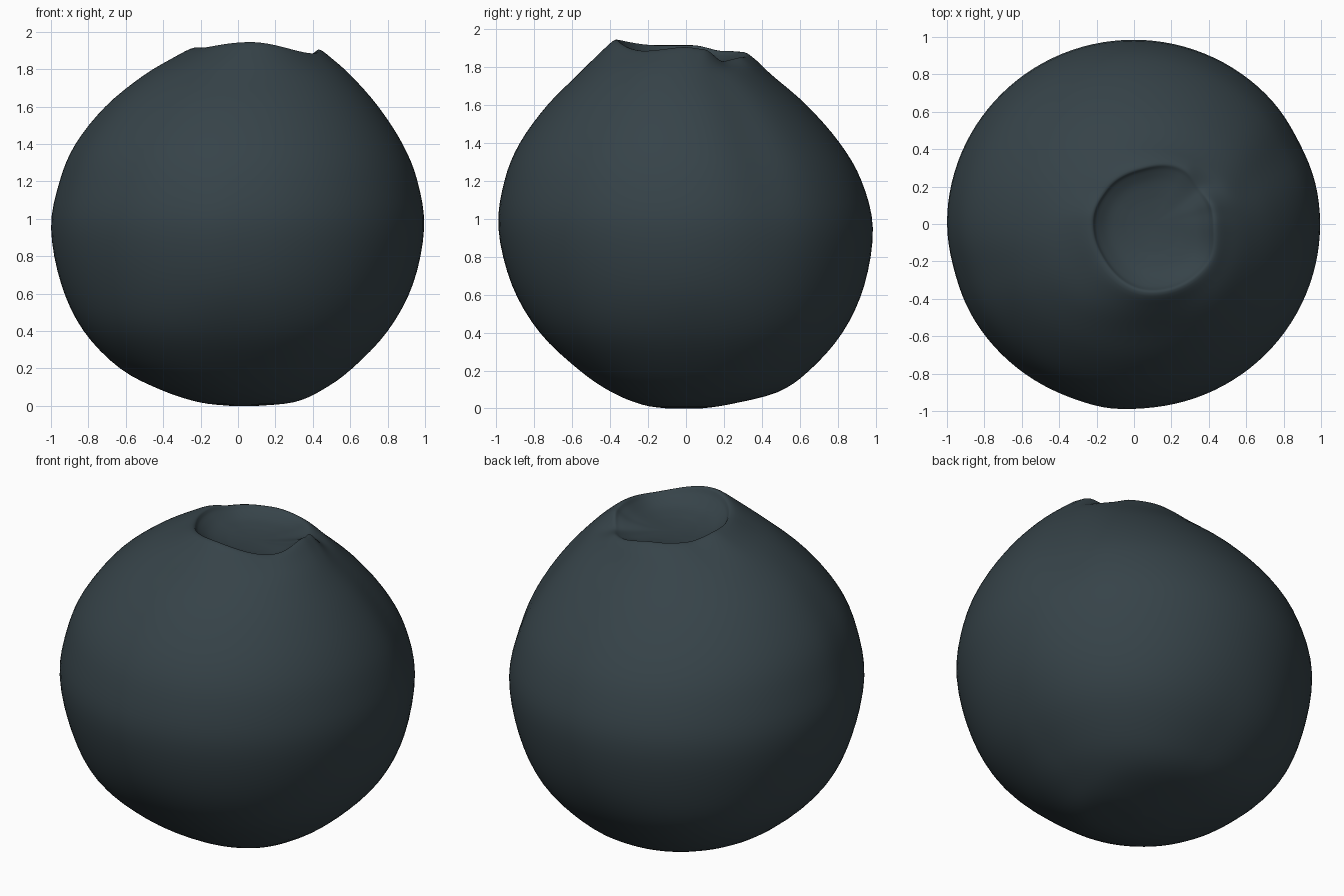
import bpy, bmesh, math
from mathutils import Vector

if "Cube" in bpy.data.objects:
    bpy.data.objects.remove(bpy.data.objects["Cube"])

N = 112      # columns around the berry
STEPS = 4    # smooth rings between two profile rows

# Berry profile: height, then reach to the right, left, back and front
BODY = [
    (0.000, 0.10, 0.04, 0.08, 0.10),
    (0.020, 0.30, 0.21, 0.22, 0.23),
    (0.085, 0.45, 0.41, 0.48, 0.39),
    (0.20, 0.61, 0.63, 0.65, 0.56),
    (0.40, 0.80, 0.825, 0.825, 0.77),
    (0.65, 0.935, 0.945, 0.94, 0.915),
    (0.95, 0.995, 1.00, 0.985, 0.985),
    (1.20, 0.96, 0.955, 0.925, 0.955),
    (1.40, 0.88, 0.87, 0.81, 0.875),
    (1.60, 0.75, 0.71, 0.635, 0.73),
    (1.76, 0.61, 0.515, 0.45, 0.57),
]
# Crown rim: angle in degrees, radius about the crown centre, height
RIM = [(0, .335, 1.905), (15, .335, 1.895), (38, .32, 1.83), (60, .34, 1.85),
       (106, .31, 1.88), (143, .32, 1.885), (175, .335, 1.915), (207, .335, 1.915),
       (265, .37, 1.945), (324, .37, 1.885), (360, .335, 1.905)]
CROWN = Vector((0.10, 0.0, 0.0))
FLOOR = 1.815
# Soft creases and ridges in the skin: angle, width, depth, centre height
FOLDS = [(27, 10, -0.022, 1.4), (195, 10, -0.012, 1.3), (262, 8, 0.008, 0.9)]


def rim_at(deg):
    for (a0, r0, z0), (a1, r1, z1) in zip(RIM, RIM[1:]):
        if a0 <= deg <= a1:
            t = (deg - a0) / (a1 - a0)
            t = t * t * (3 - 2 * t)
            return r0 + (r1 - r0) * t, z0 + (z1 - z0) * t


def column(deg):
    """Key points from the underside up over the rim and into the crown."""
    c, s = math.cos(math.radians(deg)), math.sin(math.radians(deg))
    pts = []
    for z, right, left, back, front in BODY:
        # fuller lower corners, then the folds
        k = 1 + 0.035 * abs(2 * c * s) ** 1.5 * math.exp(-((z - 0.25) / 0.25) ** 2)
        for a, w, d, h in FOLDS:
            k += d * math.exp(-((deg - a) / w) ** 2 - ((z - h) / 0.45) ** 2)
        pts.append(Vector(((right - left) / 2 + k * c * (right + left) / 2,
                           (back - front) / 2 + k * s * (back + front) / 2, z)))
    r, z = rim_at(deg)
    pts.append(pts[-1].lerp(CROWN + Vector((c * r, s * r, z)), 0.6) + Vector((0, 0, 0.008)))
    for f, sink in ((1.0, 0), (0.9, 0.3), (0.7, 0.72), (0.4, 0.95)):
        pts.append(CROWN + Vector((c * r * f, s * r * f, z + (FLOOR - z) * sink)))
    return pts


def smooth(p):
    """Catmull-Rom curve through the key points."""
    out = []
    for i in range(len(p) - 1):
        a, b, c, d = p[max(i - 1, 0)], p[i], p[i + 1], p[min(i + 2, len(p) - 1)]
        for j in range(STEPS):
            t = j / STEPS
            out.append(0.5 * (2 * b + (c - a) * t + (2 * a - 5 * b + 4 * c - d) * t * t
                              + (3 * b - a - 3 * c + d) * t ** 3))
    return out + [p[-1]]


# Berry with sunken crown
bm = bmesh.new()
cols = [[bm.verts.new(p) for p in smooth(column(360 * i / N))] for i in range(N)]
bottom = bm.verts.new((0.03, 0, 0))
floor = bm.verts.new((CROWN.x, 0, FLOOR))
for i in range(N):
    a, b = cols[i], cols[(i + 1) % N]
    for j in range(len(a) - 1):
        bm.faces.new((a[j], b[j], b[j + 1], a[j + 1]))
    bm.faces.new((bottom, b[0], a[0]))
    bm.faces.new((a[-1], b[-1], floor))
for v in bm.verts:
    v.co.z = max(v.co.z, 0)
for f in bm.faces:
    f.smooth = True
bmesh.ops.recalc_face_normals(bm, faces=bm.faces)
mesh = bpy.data.meshes.new("berry")
bm.to_mesh(mesh)
bm.free()

skin = bpy.data.materials.new("dark slate blue skin")
skin.diffuse_color = (0.037, 0.056, 0.066, 1)
skin.use_nodes = True
skin.node_tree.nodes["Principled BSDF"].inputs["Base Color"].default_value = skin.diffuse_color
mesh.materials.append(skin)
berry = bpy.data.objects.new("berry", mesh)
bpy.context.collection.objects.link(berry)
